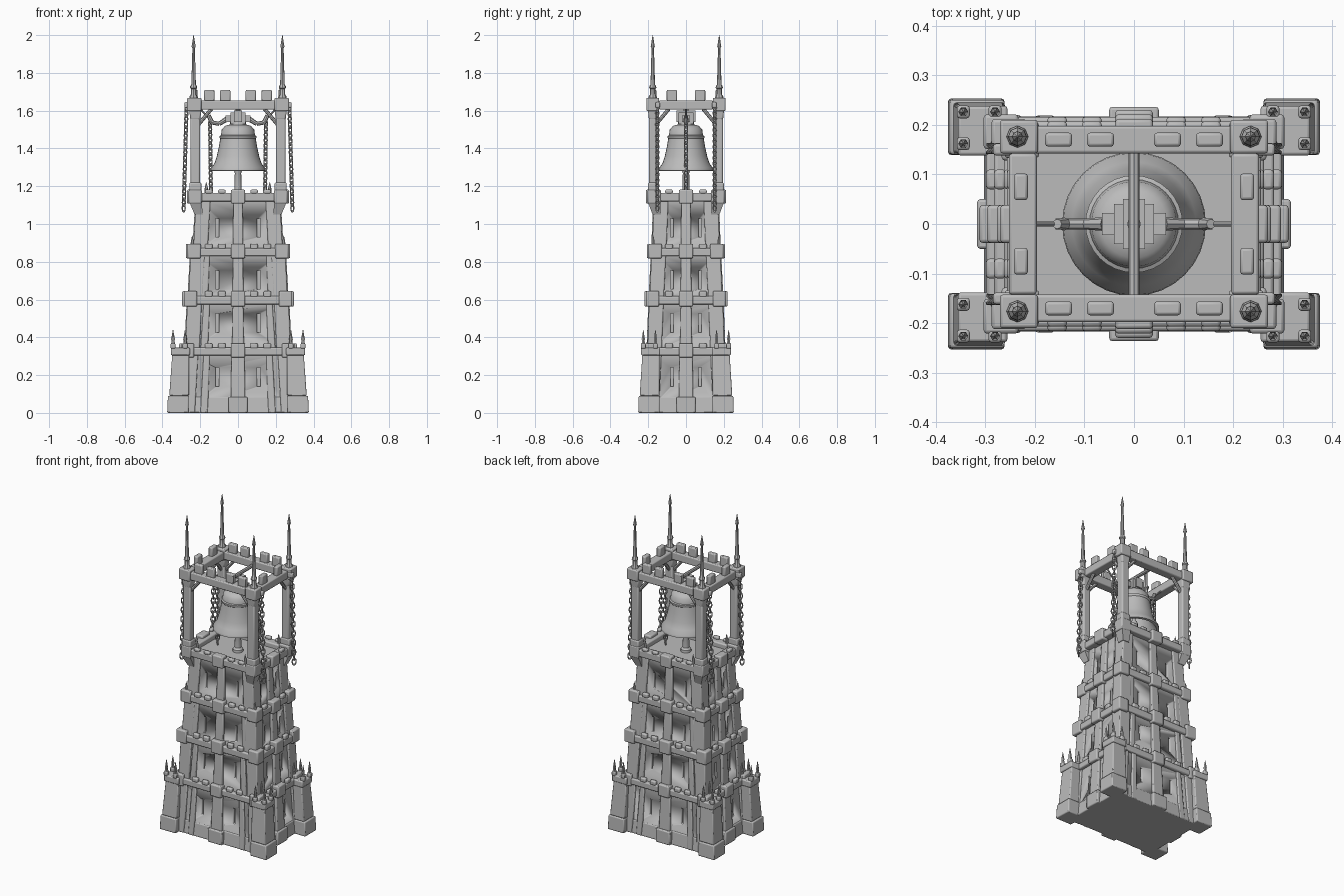
import bpy, bmesh, math
from mathutils import Vector, Matrix

if "Cube" in bpy.data.objects:
    bpy.data.objects.remove(bpy.data.objects["Cube"])

stone = bpy.data.materials.new("grey stone")
stone.diffuse_color = (0.5, 0.5, 0.5, 1)
stone.use_nodes = True
stone.node_tree.nodes["Principled BSDF"].inputs["Base Color"].default_value = stone.diffuse_color
SIGNS = [(sx, sy) for sx in (-1, 1) for sy in (-1, 1)]


def finish(bm, name, bevel=0.0, angle=35):
    bmesh.ops.recalc_face_normals(bm, faces=bm.faces)
    me = bpy.data.meshes.new(name)
    bm.to_mesh(me)
    bm.free()
    me.materials.append(stone)
    ob = bpy.data.objects.new(name, me)
    bpy.context.collection.objects.link(ob)
    if bevel:
        m = ob.modifiers.new("bevel", 'BEVEL')
        m.width, m.segments, m.limit_method = bevel, 2, 'ANGLE'
    bpy.ops.object.select_all(action='DESELECT')
    ob.select_set(True)
    bpy.context.view_layer.objects.active = ob
    bpy.ops.object.shade_smooth_by_angle(angle=math.radians(angle))
    return ob


def block(bm, c0, h0, z0, z1, c1=None, h1=None):
    """Tapered block between two rectangles (centre, half size)."""
    rings = []
    for c, h, z in ((c0, h0, z0), (c1 or c0, h1 or h0, z1)):
        rings.append([bm.verts.new((c[0] + sx * h[0], c[1] + sy * h[1], z))
                      for sx, sy in ((-1, -1), (1, -1), (1, 1), (-1, 1))])
    a, b = rings
    bm.faces.new(a[::-1])
    bm.faces.new(b)
    for i in range(4):
        j = (i + 1) % 4
        bm.faces.new((a[i], a[j], b[j], b[i]))


def lathe(bm, x, y, profile, n=8):
    """Turned shape from (radius, z) points, closed at both ends."""
    rings = [[bm.verts.new((x + r * math.cos(2 * math.pi * k / n),
                            y + r * math.sin(2 * math.pi * k / n), z)) for k in range(n)]
             for r, z in profile]
    for a, b in zip(rings, rings[1:]):
        for k in range(n):
            bm.faces.new((a[k], a[(k + 1) % n], b[(k + 1) % n], b[k]))
    bm.faces.new(rings[0][::-1])
    bm.faces.new(rings[-1])


def rod(bm, p, q, r0, r1=None, n=8):
    p, q = Vector(p), Vector(q)
    d = q - p
    mat = Matrix.Translation((p + q) / 2) @ d.to_track_quat('Z', 'Y').to_matrix().to_4x4()
    bmesh.ops.create_cone(bm, cap_ends=True, segments=n, radius1=r0,
                          radius2=r0 if r1 is None else r1, depth=d.length, matrix=mat)


def chain(bm, p, q, pitch=0.03, half=0.0115, r=0.0036):
    """Interlocked oval links from p to q."""
    p, q = Vector(p), Vector(q)
    count = round((q - p).length / pitch)
    for i in range(count):
        c = p.lerp(q, (i + 0.5) / count)
        turn = Matrix.Rotation(math.radians(45 + 90 * (i % 2)), 3, 'Z')
        rings = []
        for u in range(10):
            a = 2 * math.pi * u / 10
            ring = []
            for v in range(5):
                b = 2 * math.pi * v / 5
                w = half + r * math.cos(b)
                loc = Vector((w * math.cos(a), r * math.sin(b), 1.75 * w * math.sin(a)))
                ring.append(bm.verts.new(c + turn @ loc))
            rings.append(ring)
        for u in range(10):
            s, t = rings[u], rings[(u + 1) % 10]
            for v in range(5):
                bm.faces.new((s[v], t[v], t[(v + 1) % 5], s[(v + 1) % 5]))


def frame(bm, hx, hy, w, z0, z1):
    """Rectangular ring of four beams."""
    for s in (-1, 1):
        block(bm, (0, s * (hy - w / 2)), (hx, w / 2), z0, z1)
        block(bm, (s * (hx - w / 2), 0), (w / 2, hy - w), z0, z1)


# Storeys: z0, z1, wall half sizes bottom/top, pilaster width, slit height
tiers = [
    (0.00, 0.32, (0.292, 0.208), (0.277, 0.196), 0.040, 0.19),
    (0.32, 0.59, (0.268, 0.193), (0.258, 0.185), 0.032, 0.475),
    (0.59, 0.85, (0.252, 0.182), (0.240, 0.172), 0.030, 0.705),
    (0.85, 1.13, (0.226, 0.168), (0.212, 0.160), 0.028, 0.98),
]

# Arrow slit cutter shared by all walls
bm = bmesh.new()
for z0, z1, h0, h1, pw, zs in tiers:
    for sx, sy in SIGNS:
        block(bm, (sx * 0.11, sy * (h0[1] + h1[1]) / 2), (0.009, 0.022), zs - 0.05, zs + 0.05)
        block(bm, (sx * (h0[0] + h1[0]) / 2, sy * 0.075), (0.022, 0.008), zs - 0.05, zs + 0.05)
cutter = finish(bm, "slit_cutter")
cutter.hide_render = True
cutter.hide_viewport = True

for n, (z0, z1, h0, h1, pw, zs) in enumerate(tiers, 1):
    # Storey wall with slits
    bm = bmesh.new()
    block(bm, (0, 0), h0, z0, z1, (0, 0), h1)
    wall = finish(bm, f"wall_{n}")
    cut = wall.modifiers.new("slits", 'BOOLEAN')
    cut.operation, cut.object, cut.solver = 'DIFFERENCE', cutter, 'EXACT'
    # Corner and middle pilasters
    bm = bmesh.new()
    for sx, sy in SIGNS:
        c = 0.038
        block(bm, (sx * (h0[0] - c + 0.012), sy * (h0[1] - c + 0.012)), (c, c), z0, z1,
              (sx * (h1[0] - c + 0.010), sy * (h1[1] - c + 0.010)), (c, c))
    for s in (-1, 1):
        block(bm, (0, s * h0[1]), (pw, 0.017), z0, z1, (0, s * h1[1]), (pw * 0.85, 0.014))
        block(bm, (s * h0[0], 0), (0.017, pw), z0, z1, (s * h1[0], 0), (0.014, pw * 0.85))
        # narrow ribs beside the corners
        for t in (-1, 1):
            block(bm, (t * 0.18, s * h0[1]), (0.02, 0.011), z0, z1, (t * 0.165, s * h1[1]), (0.016, 0.009))
    finish(bm, f"pilasters_{n}", 0.006)

# Plinth
bm = bmesh.new()
block(bm, (0, 0), (0.303, 0.217), 0, 0.085, (0, 0), (0.294, 0.209))
for s in (-1, 1):
    block(bm, (0, s * 0.21), (0.05, 0.026), 0, 0.085)
    block(bm, (s * 0.29, 0), (0.026, 0.05), 0, 0.085)
finish(bm, "plinth", 0.006)

# Corner buttresses with cap and four spikes
bm, spikes = bmesh.new(), bmesh.new()
for sx, sy in SIGNS:
    block(bm, (sx * 0.318, sy * 0.196), (0.057, 0.057), 0, 0.09, (sx * 0.316, sy * 0.195), (0.055, 0.055))
    block(bm, (sx * 0.312, sy * 0.193), (0.052, 0.052), 0.09, 0.31, (sx * 0.303, sy * 0.186), (0.045, 0.045))
    block(bm, (sx * 0.305, sy * 0.188), (0.050, 0.050), 0.305, 0.345)
    for tx, ty in SIGNS:
        x, y = sx * 0.312 + tx * 0.032, sy * 0.194 + ty * 0.032
        block(bm, (x, y), (0.013, 0.013), 0.34, 0.368)
        lathe(spikes, x, y, [(0.010, 0.365), (0.008, 0.385), (0.010, 0.39), (0.001, 0.44)], 6)
finish(bm, "corner_buttresses", 0.006)

# Battlement bands: half sizes, z range, merlon top
bands = [(0.298, 0.216, 0.305, 0.345, 0.368), (0.282, 0.207, 0.575, 0.618, 0.645),
         (0.262, 0.193, 0.83, 0.872, 0.895), (0.256, 0.198, 1.12, 1.165, 1.182)]
for n, (hx, hy, z0, z1, zt) in enumerate(bands, 1):
    bm = bmesh.new()
    frame(bm, hx, hy, 0.055, z0, z1)
    for s in (-1, 1):
        block(bm, (0, s * (hy - 0.01)), (0.038, 0.024), z0 - 0.012, zt)
        block(bm, (s * (hx - 0.01), 0), (0.024, 0.038), z0 - 0.012, zt)
        for t in (-1, 1):
            for x in (0.085, 0.155):
                block(bm, (t * x, s * (hy - 0.012)), (0.02, 0.012), z1 - 0.005, zt)
            block(bm, (s * (hx - 0.012), t * 0.09), (0.012, 0.02), z1 - 0.005, zt)
            block(bm, (s * (hx - 0.03), t * (hy - 0.03)), (0.035, 0.035), z0 - 0.012, zt)
            if n == 3:
                lathe(spikes, s * (hx - 0.02), t * (hy - 0.02), [(0.009, zt - 0.01), (0.008, zt + 0.01), (0.001, zt + 0.045)], 6)
            if n == 4:
                lathe(spikes, s * 0.168, t * (hy - 0.03), [(0.009, z1), (0.008, zt + 0.01), (0.001, zt + 0.04)], 6)
    finish(bm, f"battlement_band_{n}", 0.007)
finish(spikes, "small_spikes")

# Belfry floor and corbels under its corners
bm = bmesh.new()
block(bm, (0, 0), (0.212, 0.16), 1.11, 1.135)
for sx, sy in SIGNS:
    block(bm, (sx * 0.208, sy * 0.155), (0.022, 0.022), 1.05, 1.12, (sx * 0.226, sy * 0.17), (0.033, 0.033))
finish(bm, "belfry_floor")

# Belfry posts and diagonal braces
bm = bmesh.new()
for sx, sy in SIGNS:
    block(bm, (sx * 0.226, sy * 0.172), (0.026, 0.024), 1.16, 1.61)
    block(bm, (sx * 0.226, sy * 0.172), (0.032, 0.029), 1.16, 1.22)
    block(bm, (sx * 0.226, sy * 0.172), (0.026, 0.024), 1.55, 1.61, None, (0.033, 0.03))
finish(bm, "belfry_posts", 0.008)
bm = bmesh.new()
for sx, sy in SIGNS:
    rod(bm, (sx * 0.215, sy * 0.172, 1.52), (sx * 0.14, sy * 0.172, 1.61), 0.010)
    rod(bm, (sx * 0.226, sy * 0.165, 1.52), (sx * 0.226, sy * 0.09, 1.61), 0.010)
finish(bm, "braces")

# Crown frame with corner blocks and merlons
bm = bmesh.new()
frame(bm, 0.252, 0.198, 0.056, 1.605, 1.655)
for sx, sy in SIGNS:
    block(bm, (sx * 0.232, sy * 0.176), (0.038, 0.034), 1.598, 1.668)
    block(bm, (sx * 0.262, sy * 0.150), (0.022, 0.012), 1.615, 1.645)
    for x in (0.0675, 0.152):
        block(bm, (sx * x, sy * 0.17), (0.027, 0.014), 1.65, 1.71)
    block(bm, (sx * 0.228, sy * 0.075), (0.014, 0.027), 1.65, 1.71)
finish(bm, "crown", 0.006)

# Tall pinnacles
bm = bmesh.new()
for sx, sy in SIGNS:
    lathe(bm, sx * 0.235, sy * 0.176,
          [(0.022, 1.66), (0.022, 1.675), (0.015, 1.685), (0.014, 1.715), (0.019, 1.72), (0.018, 1.73),
           (0.012, 1.738), (0.0065, 1.93), (0.011, 1.94), (0.009, 1.95), (0.001, 2.0)])
finish(bm, "pinnacles")

# Bell, hollow with a thick lip
bm = bmesh.new()
lathe(bm, 0, 0, [(0.02, 1.475), (0.065, 1.47), (0.078, 1.40), (0.10, 1.33), (0.13, 1.28), (0.145, 1.282),
                 (0.143, 1.297), (0.125, 1.32), (0.112, 1.36), (0.101, 1.41), (0.094, 1.452), (0.098, 1.456),
                 (0.098, 1.466), (0.090, 1.47), (0.086, 1.50), (0.068, 1.52), (0.045, 1.525), (0.04, 1.545)], 32)
finish(bm, "bell", angle=50)

# Clapper and pedestal
bm = bmesh.new()
lathe(bm, 0, 0, [(0.032, 1.13), (0.03, 1.15), (0.02, 1.16), (0.017, 1.27), (0.024, 1.29), (0.024, 1.32), (0.01, 1.34), (0.008, 1.48)], 12)
finish(bm, "clapper_post")

# Yoke: central hub, cross beam, side arms
bm = bmesh.new()
block(bm, (0, 0), (0.04, 0.04), 1.53, 1.59)
block(bm, (0, 0), (0.065, 0.022), 1.54, 1.575)
block(bm, (0, 0), (0.022, 0.05), 1.54, 1.60)
lathe(bm, 0, 0, [(0.014, 1.585), (0.014, 1.605), (0.004, 1.612)], 10)
rod(bm, (0, -0.16, 1.62), (0, 0.16, 1.62), 0.011)
rod(bm, (0, 0, 1.55), (0, 0, 1.62), 0.014)
for s in (-1, 1):
    rod(bm, (s * 0.06, 0, 1.555), (s * 0.10, 0, 1.53), 0.014, 0.011)
    rod(bm, (s * 0.10, 0, 1.53), (s * 0.148, 0, 1.54), 0.011)
    rod(bm, (s * 0.14, 0, 1.54), (s * 0.155, 0, 1.575), 0.013, 0.010)
    rod(bm, (s * 0.15, 0, 1.555), (s * 0.205, 0, 1.615), 0.005)
finish(bm, "yoke")

# Chains: four at the outer corners, two from the yoke arms
bm = bmesh.new()
for sx, sy in SIGNS:
    chain(bm, (sx * 0.272, sy * 0.152, 1.63), (sx * 0.288, sy * 0.152, 1.07))
for s in (-1, 1):
    chain(bm, (s * 0.148, 0, 1.545), (s * 0.143, 0, 1.14))
finish(bm, "chains", angle=60)
